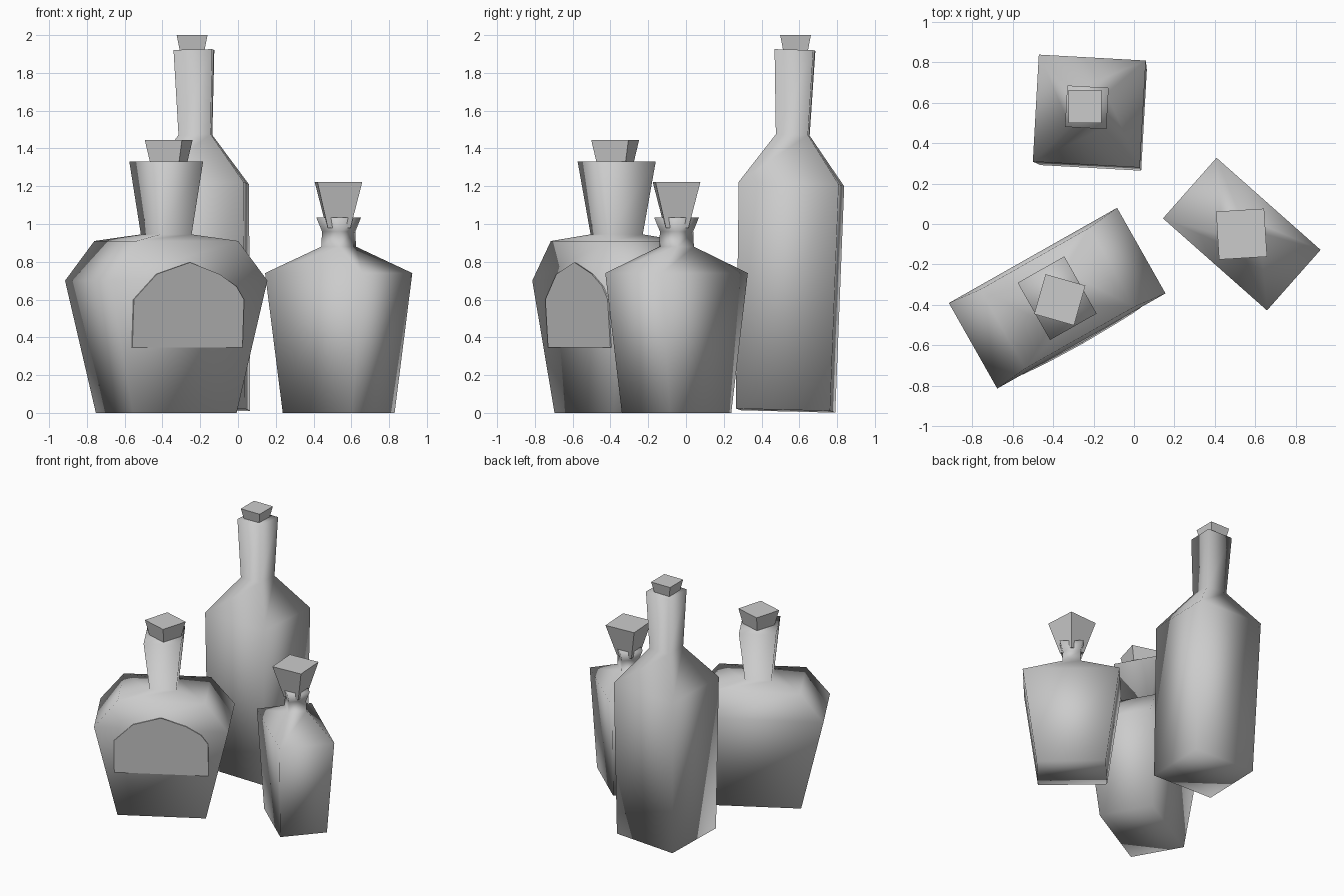
import bpy
import bmesh
from math import radians, cos, sin
from mathutils import Matrix, Vector

cube = bpy.data.objects.get("Cube")
if cube:
    bpy.data.objects.remove(cube)

grey = bpy.data.materials.new("plain grey")
grey.use_nodes = True
COLOUR = (0.6, 0.6, 0.6, 1)
grey.diffuse_color = COLOUR
grey.node_tree.nodes["Principled BSDF"].inputs["Base Color"].default_value = COLOUR


def finish(name, bm, smooth, place):
    bmesh.ops.recalc_face_normals(bm, faces=bm.faces)
    mesh = bpy.data.meshes.new(name)
    bm.to_mesh(mesh)
    bm.free()
    mesh.materials.append(grey)
    mesh.polygons.foreach_set("use_smooth", [smooth] * len(mesh.polygons))
    obj = bpy.data.objects.new(name, mesh)
    obj.matrix_world = place
    bpy.context.collection.objects.link(obj)
    return obj


def placed(x, y, turn, z=0):
    return Matrix.Translation((x, y, z)) @ Matrix.Rotation(radians(turn), 4, "Z")


def stacked(name, levels, place, smooth=True):
    """Closed four-sided form from (z, width, depth) levels."""
    bm = bmesh.new()
    rings = []
    for z, w, d in levels:
        rings.append([bm.verts.new((sx * w / 2, sy * d / 2, z))
                      for sx, sy in ((-1, -1), (1, -1), (1, 1), (-1, 1))])
    for low, high in zip(rings, rings[1:]):
        for i in range(4):
            j = (i + 1) % 4
            bm.faces.new((low[i], low[j], high[j], high[i]))
    bm.faces.new(rings[0][::-1])
    bm.faces.new(rings[-1])
    return finish(name, bm, smooth, place)


# Tall bottle, leaning very slightly
lean = Matrix.Rotation(radians(-1.5), 4, "X") @ Matrix.Rotation(radians(-1), 4, "Y")
tall = Matrix.Translation((-0.2, 0.527, 0.012)) @ lean @ Matrix.Rotation(radians(-3.2), 4, "Z")
stacked("tall_bottle", [(0, 0.5, 0.5), (1.2, 0.53, 0.53), (1.46, 0.17, 0.17),
                        (1.91, 0.205, 0.205)], tall)
stacked("tall_bottle_stopper", [(1.84, 0.1, 0.1), (2, 0.163, 0.163)],
        placed(-0.243, 0.58, 0), False)

# Wide bottle
wide = placed(-0.38, -0.367, 29.5)
stacked("wide_bottle", [(0, 0.63, 0.4), (0.7, 0.956, 0.486), (0.91, 0.62, 0.45),
                        (0.945, 0.19, 0.21), (1.33, 0.265, 0.325)], wide)
stacked("wide_bottle_stopper", [(1.25, 0.13, 0.13), (1.445, 0.205, 0.205)],
        placed(-0.367, -0.375, -16), False)

# Arched label on the front of the wide bottle
bm = bmesh.new()
outline = [(-0.335, 0.345), (0.335, 0.345), (0.335, 0.6), (0.286, 0.67),
           (0.18, 0.735), (0, 0.797), (-0.2, 0.735), (-0.335, 0.6)]
front = [bm.verts.new((x, -0.228 - 0.066 * (z - 0.345), z)) for x, z in outline]
face = bm.faces.new(front)
back = bmesh.ops.extrude_face_region(bm, geom=[face])["geom"]
bmesh.ops.translate(bm, vec=Vector((0, 0.008, 0)),
                    verts=[v for v in back if isinstance(v, bmesh.types.BMVert)])
finish("wide_bottle_label", bm, False, wide)

# Small bottle with a flared lip
stacked("small_bottle", [(0, 0.49, 0.34), (0.74, 0.687, 0.4), (0.88, 0.13, 0.13),
                         (0.96, 0.125, 0.125), (1.035, 0.168, 0.168)],
        placed(0.533, -0.05, -41.5))
stacked("small_bottle_stopper", [(0.98, 0.12, 0.12), (1.222, 0.238, 0.238)],
        placed(0.532, -0.05, 3.5), False)
